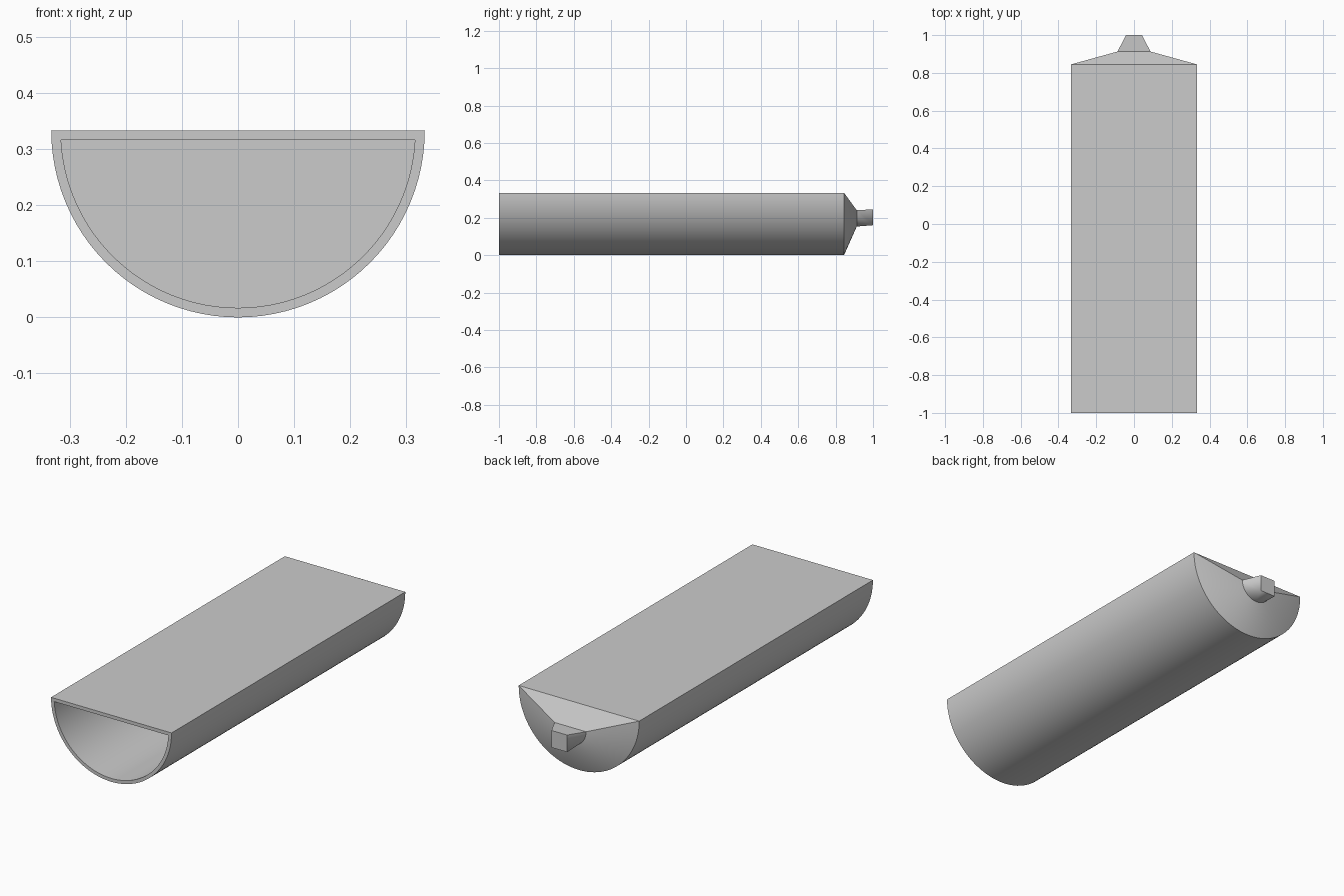
import bpy, bmesh, math

SEG = 48
TOP, RADIUS, WALL = 0.333, 0.333, 0.017
NECK_Z, NECK_R = 0.24, 0.087

if "Cube" in bpy.data.objects:
    bpy.data.objects.remove(bpy.data.objects["Cube"])

grey = bpy.data.materials.new("light grey")
grey.use_nodes = True
COLOUR = (0.6, 0.6, 0.6, 1)
grey.diffuse_color = COLOUR
grey.node_tree.nodes["Principled BSDF"].inputs["Base Color"].default_value = COLOUR


def half_ring(bm, y, radius, z, trim=0.0):
    """Lower half circle from -x to +x, shortened by an angle at both ends."""
    ring = []
    for i in range(SEG + 1):
        a = math.pi + trim + (math.pi - 2 * trim) * i / SEG
        ring.append(bm.verts.new((radius * math.cos(a), y, z + radius * math.sin(a))))
    return ring


def bridge(bm, a, b):
    """Closed band of quads between two rings, including the flat top."""
    for i in range(len(a)):
        j = (i + 1) % len(a)
        bm.faces.new((a[i], a[j], b[j], b[i]))


def finish(bm, name):
    bmesh.ops.recalc_face_normals(bm, faces=bm.faces)
    mesh = bpy.data.meshes.new(name)
    bm.to_mesh(mesh)
    bm.free()
    mesh.materials.append(grey)
    obj = bpy.data.objects.new(name, mesh)
    bpy.context.collection.objects.link(obj)
    bpy.ops.object.select_all(action="DESELECT")
    obj.select_set(True)
    bpy.context.view_layer.objects.active = obj
    bpy.ops.object.shade_smooth_by_angle(angle=math.radians(25))


# Hollow half-round body, open at the front, with a tapered back
bm = bmesh.new()
inner_r = RADIUS - WALL
trim = math.asin(WALL / inner_r)
rings = [
    half_ring(bm, 0.845 - WALL, inner_r, TOP, trim),
    half_ring(bm, -1, inner_r, TOP, trim),
    half_ring(bm, -1, RADIUS, TOP),
    half_ring(bm, 0.845, RADIUS, TOP),
    half_ring(bm, 0.913, NECK_R, NECK_Z),
]
for a, b in zip(rings, rings[1:]):
    bridge(bm, a, b)
bm.faces.new(rings[0])
bm.faces.new(rings[-1])
finish(bm, "trough_body")

# Neck blending from a half circle to a square end
bm = bmesh.new()
arc = half_ring(bm, 0.913, NECK_R, NECK_Z)
top_l, low_l, low_r, top_r = [
    bm.verts.new((x, 1, z))
    for x, z in ((-0.043, 0.245), (-0.043, 0.16), (0.043, 0.16), (0.043, 0.245))
]
mid = SEG // 2
for i in range(SEG):
    bm.faces.new((arc[i], arc[i + 1], low_l if i < mid else low_r))
bm.faces.new((arc[mid], low_r, low_l))
bm.faces.new((arc[0], low_l, top_l))
bm.faces.new((arc[-1], top_r, low_r))
bm.faces.new((arc[0], top_l, top_r, arc[-1]))
bm.faces.new((top_l, low_l, low_r, top_r))
bm.faces.new(arc)
finish(bm, "end_neck")
